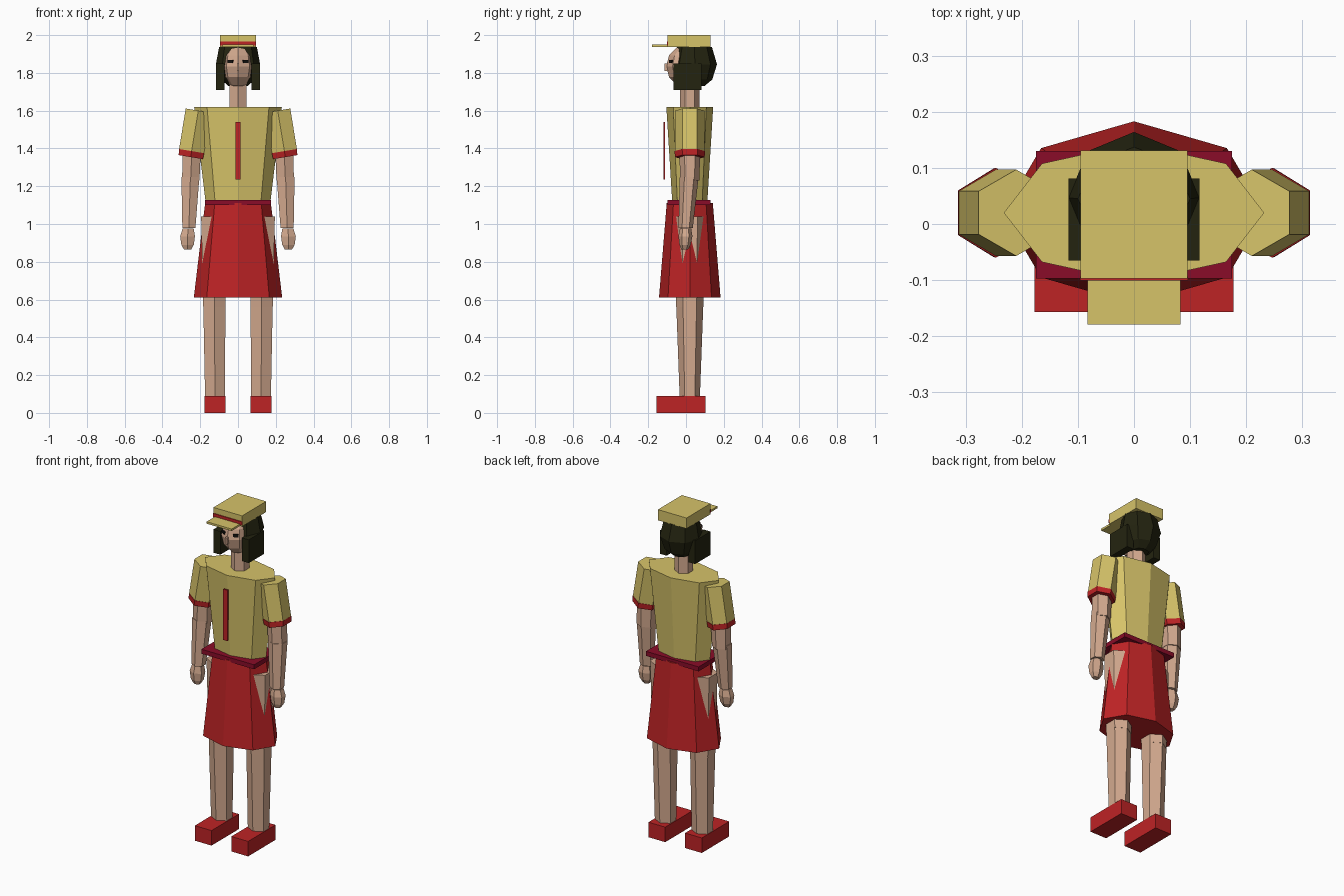
import bpy, bmesh, math
from mathutils import Matrix

if "Cube" in bpy.data.objects:
    bpy.data.objects.remove(bpy.data.objects["Cube"])


def srgb(r, g, b):
    return [((c / 255 + 0.055) / 1.055) ** 2.4 if c > 10 else c / 255 / 12.92 for c in (r, g, b)] + [1]


def material(name, *rgb):
    m = bpy.data.materials.new(name)
    m.diffuse_color = srgb(*rgb)
    m.use_nodes = True
    m.node_tree.nodes["Principled BSDF"].inputs["Base Color"].default_value = m.diffuse_color
    return m


YELLOW = material("khaki yellow", 214, 195, 105)
RED = material("bright red", 190, 35, 37)
BELT = material("crimson", 138, 12, 40)
SKIN = material("skin", 212, 170, 143)
HAIR = material("dark brown hair", 36, 36, 16)
EYE = material("eye black", 20, 18, 15)


def finish(bm, name, mat):
    bmesh.ops.recalc_face_normals(bm, faces=bm.faces)
    me = bpy.data.meshes.new(name)
    bm.to_mesh(me)
    bm.free()
    me.materials.append(mat)
    ob = bpy.data.objects.new(name, me)
    bpy.context.collection.objects.link(ob)
    return ob


def box(name, mat, x, y, z, turn=0.0):
    """Box from (min, max) ranges, optionally turned about its own vertical axis."""
    bm = bmesh.new()
    bmesh.ops.create_cube(bm, size=1)
    size = Matrix.Diagonal((x[1] - x[0], y[1] - y[0], z[1] - z[0], 1))
    mid = Matrix.Translation([(a + b) / 2 for a, b in (x, y, z)])
    bm.transform(mid @ Matrix.Rotation(turn, 4, 'Z') @ size)
    return finish(bm, name, mat)


def loft(name, mat, sides, rings, tilt=0.0):
    """Capped tube through rings (cx, cy, z, rx, ry); tilt slopes the rings along x."""
    bm = bmesh.new()
    loops = []
    for cx, cy, z, rx, ry in rings:
        loop = []
        for i in range(sides):
            a = math.pi / 2 + 2 * math.pi * i / sides
            dx = rx * math.cos(a)
            loop.append(bm.verts.new((cx + dx, cy + ry * math.sin(a), z + dx * tilt)))
        loops.append(loop)
    for lo, hi in zip(loops, loops[1:]):
        for i in range(sides):
            j = (i + 1) % sides
            bm.faces.new((lo[i], lo[j], hi[j], hi[i]))
    bm.faces.new(loops[0])
    bm.faces.new(loops[-1])
    return finish(bm, name, mat)


C = 0.02  # body centre line in y

# Torso, belt and skirt
loft("shirt", YELLOW, 8, [(0, C, 1.12, 0.172, 0.093), (0, C, 1.62, 0.232, 0.124)])
box("placket", RED, (-0.014, 0.014), (-0.12, -0.111), (1.235, 1.54))
box("belt", BELT, (-0.175, 0.175), (-0.097, 0.13), (1.10, 1.127))
loft("skirt", RED, 8, [(0, C, 0.61, 0.234, 0.163), (0, C, 1.11, 0.174, 0.122)])

# Neck and head
loft("neck", SKIN, 6, [(0, C, 1.60, 0.051, 0.051), (0, C, 1.76, 0.051, 0.051)])
head = []
for k in range(7):
    a = math.pi * k / 6
    s = max(math.sin(a), 0.02)
    head.append((0, 0.01, 1.835 - 0.115 * math.cos(a), 0.087 * s, 0.115 * s))
loft("head", SKIN, 8, head)
box("nose", SKIN, (-0.006, 0.006), (-0.114, -0.095), (1.81, 1.85))

# Hair
loft("hair", HAIR, 8, [(0, 0.047, 1.73, 0.05, 0.05), (0, 0.047, 1.765, 0.09, 0.092),
                       (0, 0.047, 1.845, 0.117, 0.117), (0, 0.045, 1.938, 0.10, 0.092)])

# Cap
box("cap_crown", YELLOW, (-0.095, 0.095), (-0.097, 0.131), (1.936, 2.0))
box("cap_band", RED, (-0.096, 0.096), (-0.101, -0.094), (1.945, 1.966))
box("cap_brim", YELLOW, (-0.083, 0.083), (-0.179, -0.09), (1.937, 1.949))

# Mirrored parts
for s, side in ((1, "left"), (-1, "right")):
    def span(a, b):
        return tuple(sorted((s * a, s * b)))

    box(side + "_side_hair", HAIR, span(0.072, 0.117), (-0.065, 0.081), (1.71, 1.85))
    box(side + "_eye", EYE, span(0.025, 0.056), (-0.084, -0.076), (1.852, 1.868), s * 0.5)

    # Sleeve with red cuff
    loft(side + "_sleeve", YELLOW, 6, [(s * 0.247, C, 1.38, 0.076, 0.077),
                                       (s * 0.21, C, 1.60, 0.077, 0.077)], s * 0.17)
    loft(side + "_cuff", RED, 6, [(s * 0.25, C, 1.354, 0.074, 0.079),
                                  (s * 0.246, C, 1.386, 0.077, 0.08)], s * 0.17)

    # Arm and hand
    loft(side + "_upper_arm", SKIN, 6, [(s * 0.25, C, 1.23, 0.053, 0.051),
                                        (s * 0.244, C, 1.42, 0.056, 0.056)])
    loft(side + "_forearm", SKIN, 6, [(s * 0.26, -0.002, 0.98, 0.040, 0.038),
                                      (s * 0.252, 0.017, 1.25, 0.055, 0.05)])
    loft(side + "_hand", SKIN, 6, [(s * 0.267, -0.007, 0.865, 0.022, 0.018),
                                   (s * 0.267, -0.005, 0.89, 0.038, 0.03),
                                   (s * 0.267, -0.003, 0.935, 0.045, 0.037),
                                   (s * 0.264, -0.002, 0.975, 0.034, 0.03)])

    # Leg and shoe
    loft(side + "_thigh", SKIN, 6, [(s * 0.125, C, 0.56, 0.068, 0.073),
                                    (s * 0.125, C, 1.04, 0.081, 0.081)])
    loft(side + "_shin", SKIN, 6, [(s * 0.122, C, 0.07, 0.060, 0.053),
                                   (s * 0.125, C, 0.58, 0.068, 0.072)])
    box(side + "_shoe", RED, span(0.066, 0.177), (-0.157, 0.103), (0, 0.09))
